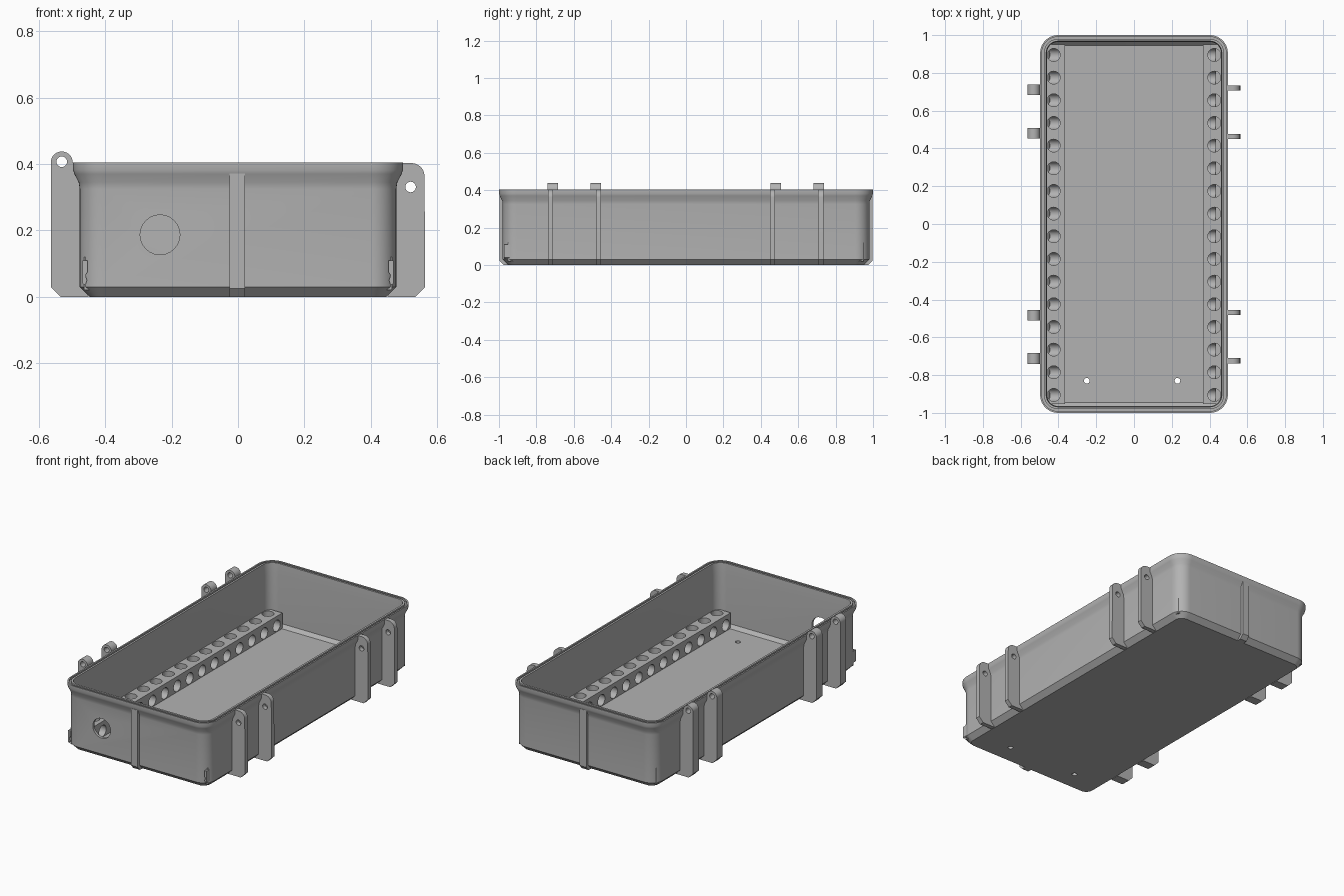
import bpy, bmesh, math
from mathutils import Matrix

cube = bpy.data.objects.get("Cube")
if cube:
    bpy.data.objects.remove(cube)

grey = bpy.data.materials.new("plain_grey")
grey.use_nodes = True
colour = (0.45, 0.45, 0.45, 1)
grey.diffuse_color = colour
grey.node_tree.nodes["Principled BSDF"].inputs["Base Color"].default_value = colour

HALF_X, HALF_Y, RADIUS = 0.497, 1.0, 0.095


def finish(bm, name):
    bmesh.ops.recalc_face_normals(bm, faces=bm.faces)
    mesh = bpy.data.meshes.new(name)
    bm.to_mesh(mesh)
    bm.free()
    mesh.materials.append(grey)
    ob = bpy.data.objects.new(name, mesh)
    bpy.context.collection.objects.link(ob)
    return ob


def smooth(ob):
    bpy.ops.object.select_all(action="DESELECT")
    ob.select_set(True)
    bpy.context.view_layer.objects.active = ob
    bpy.ops.object.shade_smooth_by_angle(angle=math.radians(30))


def rounded_loop(bm, inset, z):
    r = RADIUS - inset
    verts = []
    for k, (sx, sy) in enumerate([(1, 1), (-1, 1), (-1, -1), (1, -1)]):
        for i in range(11):
            a = math.radians(90 * k + 9 * i)
            verts.append(bm.verts.new((sx * (HALF_X - RADIUS) + r * math.cos(a),
                                       sy * (HALF_Y - RADIUS) + r * math.sin(a), z)))
    return verts


def prism(name, points, start, end, axis):
    """Extrude a (horizontal, z) outline along x or y."""
    bm = bmesh.new()
    rings = []
    for t in (start, end):
        rings.append([bm.verts.new((t, u, z) if axis == "x" else (u, t, z)) for u, z in points])
    n = len(points)
    for i in range(n):
        j = (i + 1) % n
        bm.faces.new((rings[0][i], rings[0][j], rings[1][j], rings[1][i]))
    bm.faces.new(rings[0])
    bm.faces.new(rings[1])
    return finish(bm, name)


def arc(cx, cz, r, start, end, steps=12):
    angles = [math.radians(start + (end - start) * i / steps) for i in range(steps + 1)]
    return [(cx + r * math.cos(a), cz + r * math.sin(a)) for a in angles]


def cylinder(bm, centre, r, depth, axis):
    turn = {"x": Matrix.Rotation(math.pi / 2, 4, "Y"),
            "y": Matrix.Rotation(math.pi / 2, 4, "X"), "z": Matrix()}[axis]
    bmesh.ops.create_cone(bm, cap_ends=True, segments=24, radius1=r, radius2=r, depth=depth,
                          matrix=Matrix.Translation(centre) @ turn)


def cut(ob, bm, name):
    cutter = finish(bm, name)
    cutter.hide_render = True
    cutter.hide_viewport = True
    mod = ob.modifiers.new("holes", "BOOLEAN")
    mod.operation, mod.solver, mod.object = "DIFFERENCE", "EXACT", cutter
    mod.use_self = True
    # Bake the cut so that no helper is left behind
    graph = bpy.context.evaluated_depsgraph_get()
    mesh = bpy.data.meshes.new_from_object(ob.evaluated_get(graph))
    ob.modifiers.clear()
    ob.data = mesh
    bpy.data.objects.remove(cutter)


# Open tray: flared outside, seal groove in the rim, chamfered floor
profile = [(.05, 0), (.02, .03), (.02, .325), (.017, .345), (.004, .37), (0, .382), (0, .405),
           (.009, .405), (.009, .393), (.02, .393), (.02, .405), (.032, .405),
           (.036, .34), (.036, .045), (.055, .025)]
bm = bmesh.new()
loops = [rounded_loop(bm, *p) for p in profile]
for a, b in zip(loops, loops[1:]):
    for i in range(len(a)):
        j = (i + 1) % len(a)
        bm.faces.new((a[i], a[j], b[j], b[i]))
bm.faces.new(loops[0])
bm.faces.new(loops[-1])
tray = finish(bm, "tray")

# Round port in the front wall and two drain holes in the floor
holes = bmesh.new()
cylinder(holes, (-.235, -1, .187), .06, .2, "y")
for x in (-.25, .23):
    cylinder(holes, (x, -.83, .01), .015, .1, "z")
cut(tray, holes, "tray_cutter")
smooth(tray)

# Slotted rails along both long walls
for side, name, back in ((-1, "right", .45), (1, "left", .432)):
    outer, inner = side * .464, side * .365
    rail = prism(name + "_rail", [(outer, .02), (inner, .02), (inner, .12), (outer, .12)],
                 -.953, .95, "y")
    uprights, tunnels = bmesh.new(), bmesh.new()
    for i in range(16):
        y = .895 - .12 * i
        cylinder(uprights, (side * .425, y, .1), .034, .08, "z")
        cylinder(tunnels, (side * (back - .1), y, .062), .034, .2, "x")
    cut(rail, uprights, "upright_cutter")
    cut(rail, tunnels, "tunnel_cutter")
    smooth(rail)

# Hinge lugs on the right wall, latch lugs on the left wall
foot = [(.45, 0), (.535, 0), (.564, .03)]
neck = [(.49, .375), (.47, .335), (.47, .04)]
hinge = foot + arc(.531, .405, .033, 0, 180, 20) + neck
latch = foot + arc(.522, .363, .04, 0, 90) + [(.492, .403)] + neck


def lug(name, outline, side, y, width, hole):
    ob = prism(name, [(side * u, z) for u, z in outline], y - width / 2, y + width / 2, "y")
    pin = bmesh.new()
    cylinder(pin, (side * hole[0], y, hole[1]), .016, .2, "y")
    cut(ob, pin, "pin_cutter")
    smooth(ob)


for i, y in enumerate((-.712, -.482, .48, .71)):
    lug(f"hinge_lug_{i + 1}", hinge, -1, y, .056, (.531, .407))
for i, y in enumerate((-.724, -.468, .463, .72)):
    lug(f"latch_lug_{i + 1}", latch, 1, y, .028, (.52, .331))

# Upright rib in the middle of each end
for side, name in ((-1, "front_rib"), (1, "back_rib")):
    rib = [(.945, 0), (.975, 0), (.998, .025), (.998, .372), (.97, .372), (.97, .035)]
    prism(name, [(side * u, z) for u, z in rib], -.025, .021, "x")

# Small hooked tabs at the lower front corners
for side, name in ((-1, "right_tab"), (1, "left_tab")):
    tab = [(.453, .11), (.468, .11), (.468, .04), (.46, .035), (.455, .05), (.46, .065), (.453, .075)]
    prism(name, [(side * u, z) for u, z in tab], -.972, -.93, "y")
